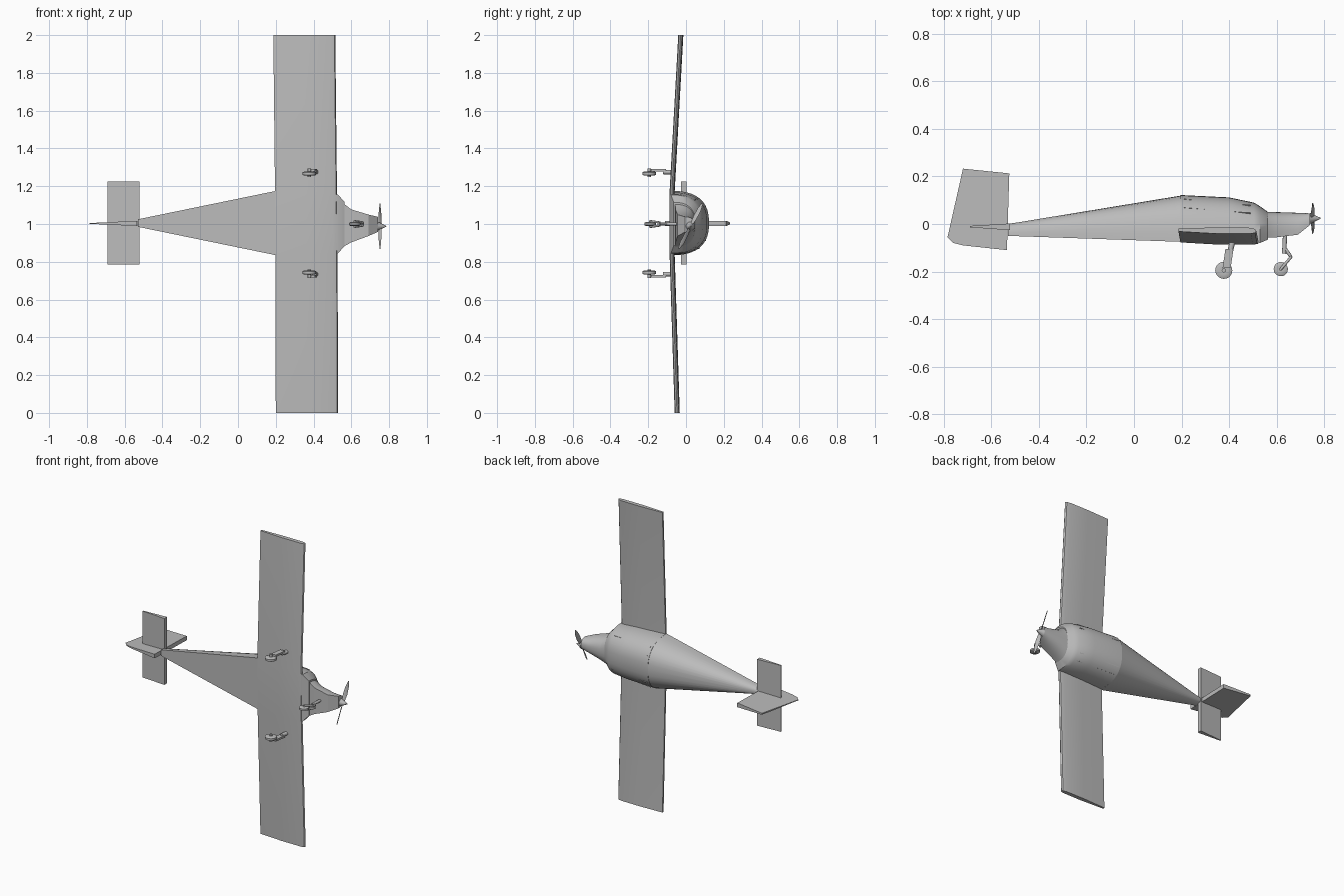
import bpy, bmesh, math
from mathutils import Vector

if "Cube" in bpy.data.objects:
    bpy.data.objects.remove(bpy.data.objects["Cube"])

grey = bpy.data.materials.new("plain grey")
grey.diffuse_color = (0.5, 0.5, 0.5, 1)
grey.use_nodes = True
grey.node_tree.nodes["Principled BSDF"].inputs["Base Color"].default_value = grey.diffuse_color


def finish(name, bm, smooth=None):
    bmesh.ops.recalc_face_normals(bm, faces=bm.faces)
    me = bpy.data.meshes.new(name)
    bm.to_mesh(me)
    bm.free()
    ob = bpy.data.objects.new(name, me)
    bpy.context.collection.objects.link(ob)
    me.materials.append(grey)
    if smooth:
        bpy.ops.object.select_all(action='DESELECT')
        ob.select_set(True)
        bpy.context.view_layer.objects.active = ob
        bpy.ops.object.shade_smooth_by_angle(angle=math.radians(smooth))
    return ob


def loft(name, rings, smooth=None):
    """Skin a list of equal-length point rings and cap both ends."""
    bm = bmesh.new()
    vs = [[bm.verts.new(p) for p in r] for r in rings]
    n = len(rings[0])
    for a, b in zip(vs, vs[1:]):
        for i in range(n):
            j = (i + 1) % n
            bm.faces.new((a[i], a[j], b[j], b[i]))
    bm.faces.new(vs[0])
    bm.faces.new(vs[-1])
    return finish(name, bm, smooth)


def rod(name, a, b, r, r2=None, sides=12):
    a, b = Vector(a), Vector(b)
    d = b - a
    bm = bmesh.new()
    bmesh.ops.create_cone(bm, cap_ends=True, segments=sides, radius1=r,
                          radius2=r if r2 is None else r2, depth=d.length)
    rot = d.to_track_quat('Z', 'Y')
    for v in bm.verts:
        v.co = rot @ v.co + (a + b) / 2
    return finish(name, bm, 40)


def d_section(x, low, high, half, zc=1.0, power=0.8, n=20):
    """Flat-bottomed domed section; the aircraft's up is +y."""
    return [(x, low + (high - low) * math.sin(t) ** power,
             zc + half * math.copysign(abs(math.cos(t)) ** power, math.cos(t)))
            for t in (max(0.0, math.pi * i / n - 1e-9) for i in range(n + 1))]


# Fuselage: tail cone, cabin and engine cowl
loft("tail_cone", [d_section(-0.53, -0.05, 0.0, 0.02, 1.005),
                   d_section(0.2, -0.075, 0.12, 0.17, 1.005)], 30)
loft("cabin", [d_section(0.195, -0.077, 0.122, 0.17, 1.005),
               d_section(0.40, -0.082, 0.112, 0.165, 1.003),
               d_section(0.505, -0.085, 0.09, 0.16),
               d_section(0.53, -0.08, 0.075, 0.155),
               d_section(0.565, -0.065, 0.05, 0.115)], 30)
loft("engine_cowl", [d_section(0.55, -0.058, 0.052, 0.12, 0.995),
                     d_section(0.60, -0.056, 0.05, 0.087, 0.99),
                     d_section(0.69, -0.045, 0.047, 0.057, 0.993),
                     d_section(0.74, -0.005, 0.045, 0.04, 0.998)], 30)

# Raised window frame strips along the cabin shoulders
for s, side in ((1, "left"), (-1, "right")):
    for k, t in enumerate((0.75, 1.1)):
        a, b = [], []
        for ring, sec in ((a, (0.21, -0.077, 0.124, 0.172)),
                          (b, (0.49, -0.084, 0.096, 0.164))):
            x, low, high, half = sec
            for dt, e in ((-0.015, 0), (0.015, 0), (0.015, -0.015), (-0.015, -0.015)):
                u = t + dt
                ring.append((x, low + (high - low + e) * math.sin(u) ** 0.8,
                             1.003 + s * (half + e) * math.cos(u) ** 0.8))
        loft(f"window_strip_{side}_{k + 1}", [a, b])


# Wing with slight dihedral, rounded leading edge
def airfoil(z, back, front, low, t):
    c = front - back
    pts = [(0, 0.35), (0, 0.8), (0.5, 1), (0.9, 0.95), (0.98, 0.75),
           (1, 0.45), (0.985, 0.15), (0.93, 0), (0.5, 0)]
    return [(back + c * u, low + t * v, z) for u, v in pts]


loft("wing", [airfoil(0.0, 0.20, 0.53, -0.06, 0.027),
              airfoil(0.84, 0.198, 0.527, -0.087, 0.027),
              airfoil(1.17, 0.196, 0.524, -0.087, 0.027),
              airfoil(2.0, 0.187, 0.515, -0.041, 0.027)], 30)

# Tailplane: wedge section, thick at the front
loft("tailplane", [[(-0.69, -0.014, z), (-0.69, -0.008, z),
                    (-0.522, 0.002, z), (-0.522, -0.026, z)] for z in (0.785, 1.225)])

# Fin: tapered plate, thick at the front
fin = [(-0.72, 0.233), (-0.525, 0.213), (-0.535, -0.11), (-0.72, -0.09),
       (-0.76, -0.08), (-0.785, -0.055)]
loft("fin", [[(x, y, 1.003 + s * (0.002 + 0.012 * (x + 0.785) / 0.26))
              for x, y in fin] for s in (-1, 1)])


def wheel(name, x, y, z, r, w):
    prof = [(-w, 0.4 * r), (-w, 0.75 * r), (-0.6 * w, r), (0.6 * w, r),
            (w, 0.75 * r), (w, 0.4 * r)]
    loft(name, [[(x + q * math.cos(2 * math.pi * i / 20),
                  y + q * math.sin(2 * math.pi * i / 20), z + p)
                 for i in range(20)] for p, q in prof], 40)


# Main landing gear
for side, z, s in (("left", 1.275, 1), ("right", 0.735, -1)):
    wheel(f"main_wheel_{side}", 0.378, -0.195, z - s * 0.008, 0.036, 0.011)
    rod(f"main_axle_{side}", (0.378, -0.195, z - s * 0.025), (0.378, -0.195, z + s * 0.02), 0.009)
    loft(f"main_leg_{side}",
         [[(x - 0.017, y, z + s * 0.004), (x + 0.017, y, z + s * 0.004),
           (x + 0.017, y, z + s * 0.017), (x - 0.017, y, z + s * 0.017)]
          for x, y in ((0.39, -0.185), (0.402, -0.105))])
    rod(f"main_mount_{side}", (0.404, -0.12, z), (0.414, -0.075, z), 0.012)

# Nose landing gear
wheel("nose_wheel", 0.618, -0.19, 1.0, 0.03, 0.01)
rod("nose_axle", (0.618, -0.19, 0.982), (0.618, -0.19, 1.018), 0.007)
rod("nose_leg", (0.636, -0.045, 1.0), (0.632, -0.125, 1.0), 0.009)
rod("nose_link", (0.634, -0.10, 1.0), (0.662, -0.14, 1.0), 0.007)
for s, side in ((1, "left"), (-1, "right")):
    rod(f"nose_fork_{side}", (0.662, -0.138, 1 + s * 0.008),
        (0.618, -0.19, 1 + s * 0.015), 0.006)

# Spinner and two-blade propeller
hub = Vector((0.752, 0.024, 0.988))
rod("propeller_shaft", (0.72, 0.024, 0.99), hub, 0.017)
rod("spinner", (0.74, 0.024, 0.988), (0.785, 0.024, 0.988), 0.024, 0.002, 16)
out = Vector((0, 0.46, 0.888))
across = Vector((0, 0.888, -0.46))
for s, side in ((1, "upper"), (-1, "lower")):
    rings = []
    for d, w, twist in ((0.008, 0.008, 0.9), (0.05, 0.014, 0.7),
                        (0.1, 0.012, 0.45), (0.135, 0.004, 0.3)):
        chord = across * math.cos(twist) * s + Vector((1, 0, 0)) * math.sin(twist)
        thick = out.cross(chord).normalized() * 0.0025
        p = hub + out * d * s
        rings.append([p + chord * w, p + thick, p - chord * w, p - thick])
    loft(f"propeller_blade_{side}", rings, 40)
